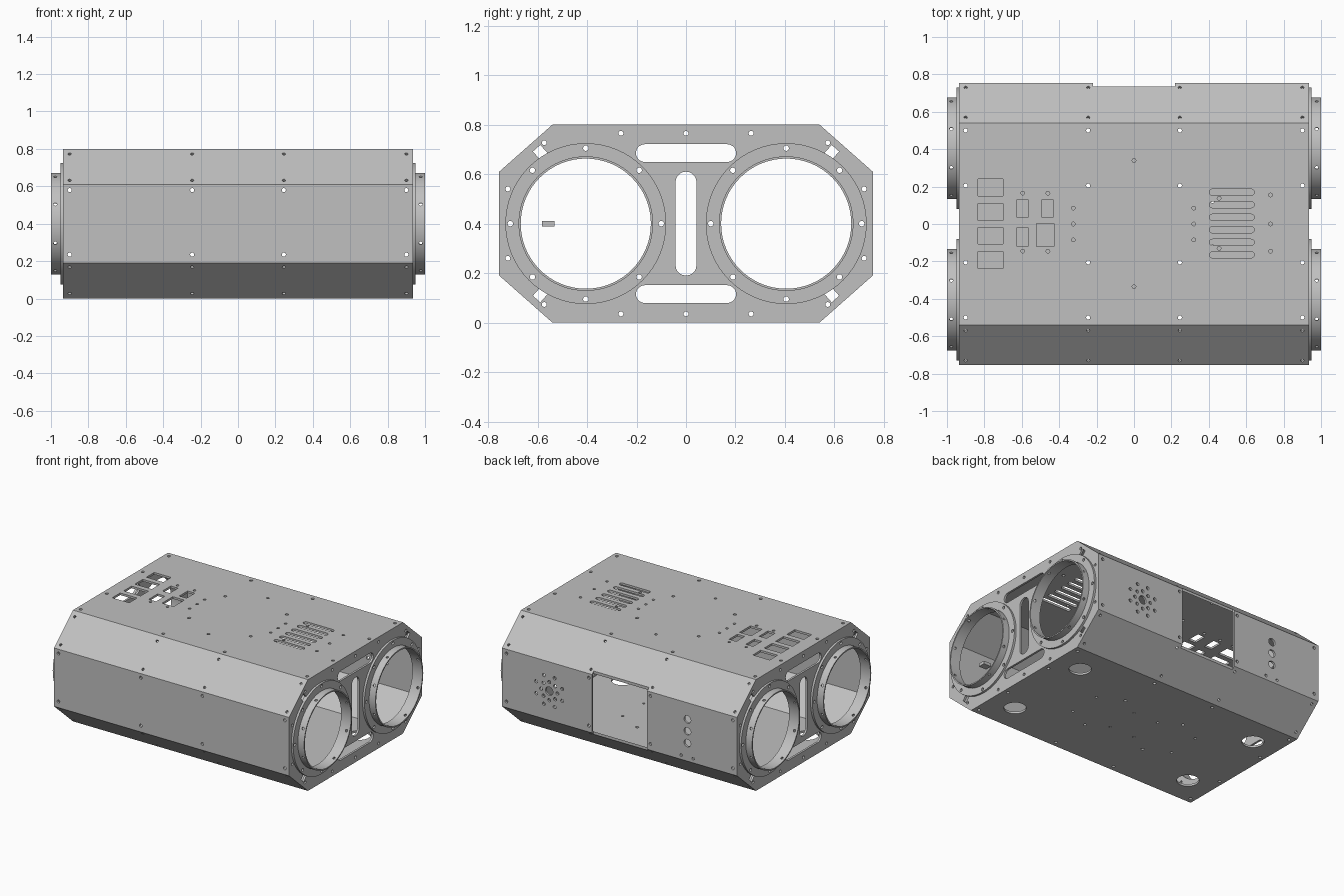
import bpy, bmesh, math
from mathutils import Matrix, Vector

old = bpy.data.objects.get("Cube")
if old:
    bpy.data.objects.remove(old, do_unlink=True)

grey = bpy.data.materials.new("light_grey_metal")
grey.use_nodes = True
COLOUR = (0.53, 0.53, 0.53, 1)
grey.diffuse_color = COLOUR
grey.node_tree.nodes["Principled BSDF"].inputs["Base Color"].default_value = COLOUR

WALL = 0.015
HALF = 0.935      # half length of the body
MID = 0.4         # height of the centre line
RING_Y = 0.405
# local x, y, z -> world y, z, x
END_FRAME = Matrix(((0, 0, 1), (1, 0, 0), (0, 1, 0))).to_4x4()


def octagon(inset=0.0):
    """Body cross-section around the centre line, inset evenly."""
    a, b = 0.54 - inset * 0.38, 0.4 - inset
    c, d = 0.755 - inset, 0.21 - inset * 0.45
    return [(-a, -b), (a, -b), (c, -d), (c, d), (a, b), (-a, b), (-c, d), (-c, -d)]


def rect(w, h):
    return [(-w / 2, -h / 2), (w / 2, -h / 2), (w / 2, h / 2), (-w / 2, h / 2)]


def circle(r, n=14):
    return [(r * math.cos(math.tau * i / n), r * math.sin(math.tau * i / n)) for i in range(n)]


def slot(w, h, n=10):
    """Horizontal slot with round ends."""
    r, pts = h / 2, []
    for side, start in ((1, -math.pi / 2), (-1, math.pi / 2)):
        for i in range(n + 1):
            t = start + math.pi * i / n
            pts.append((side * (w / 2 - r) + r * math.cos(t), r * math.sin(t)))
    return pts


def prism(bm, outline, depth, loc, frame=Matrix.Identity(4)):
    m = Matrix.Translation(loc) @ frame
    low = [bm.verts.new(m @ Vector((x, y, -depth / 2))) for x, y in outline]
    high = [bm.verts.new(m @ Vector((x, y, depth / 2))) for x, y in outline]
    bm.faces.new(low[::-1])
    bm.faces.new(high)
    for i in range(len(low)):
        j = (i + 1) % len(low)
        bm.faces.new((low[i], low[j], high[j], high[i]))


def drill(bm, loc, normal, r, depth=0.08, n=14):
    frame = Vector(normal).to_track_quat('Z', 'Y').to_matrix().to_4x4()
    prism(bm, circle(r, n), depth, loc, frame)


def make(name, bm):
    bmesh.ops.recalc_face_normals(bm, faces=bm.faces[:])
    mesh = bpy.data.meshes.new(name)
    bm.to_mesh(mesh)
    bm.free()
    ob = bpy.data.objects.new(name, mesh)
    bpy.context.collection.objects.link(ob)
    mesh.materials.append(grey)
    return ob


def apply(ob, mod):
    bpy.ops.object.select_all(action='DESELECT')
    bpy.context.view_layer.objects.active = ob
    ob.select_set(True)
    bpy.ops.object.modifier_apply(modifier=mod.name)


def cut(ob, bm):
    tool = make("cutter", bm)
    tool.hide_render = True
    mod = ob.modifiers.new("holes", 'BOOLEAN')
    mod.operation, mod.solver, mod.object = 'DIFFERENCE', 'EXACT', tool
    apply(ob, mod)
    bpy.data.objects.remove(tool, do_unlink=True)


def mirror(ob):
    mod = ob.modifiers.new("both_ends", 'MIRROR')
    mod.use_mirror_merge = False
    apply(ob, mod)


# Hollow casing
bm = bmesh.new()
prism(bm, octagon(), 2 * (HALF - WALL), (0, 0, MID), END_FRAME)
casing = make("casing", bm)
bm = bmesh.new()
prism(bm, octagon(WALL), 3, (0, 0, MID), END_FRAME)
cut(casing, bm)

bm = bmesh.new()
# Screw holes in all eight panels
for x in (-0.9, -0.245, 0.245, 0.9):
    for s in (-1, 1):
        for y in (0.5, 0.205):
            drill(bm, (x, s * y, 0.8), (0, 0, 1), 0.011)
            drill(bm, (x, s * y, 0), (0, 0, 1), 0.011)
        for z in (0.235, 0.58):
            drill(bm, (x, s * 0.755, z), (0, 1, 0), 0.011)
        for y in (0.57, 0.73):
            rise = 0.4 - (y - 0.54) * 0.19 / 0.215
            for v in (-1, 1):
                drill(bm, (x, s * y, MID + v * rise), (0, s * 0.19, v * 0.215), 0.009, 0.05)

# Roof: connector windows, vents and small fixings
for y in (0.195, 0.065, -0.063, -0.192):
    prism(bm, rect(0.135, 0.09), 0.08, (-0.767, y, 0.8))
for x, y, w, h in ((-0.597, 0.083, 0.058, 0.095), (-0.597, -0.07, 0.058, 0.1),
                   (-0.463, 0.083, 0.058, 0.095), (-0.475, -0.058, 0.092, 0.122)):
    prism(bm, rect(w, h), 0.08, (x, y, 0.8))
for i in range(6):
    prism(bm, slot(0.24, 0.033), 0.08, (0.523, 0.17 - 0.067 * i, 0.8))
for x, ys in ((0, (0.34, -0.335)), (-0.325, (0.085, 0, -0.085)), (0.32, (0.085, 0, -0.085)),
              (0.73, (0.155, 0, -0.145)), (0.455, (0.138, -0.13)),
              (-0.595, (0.165, -0.145)), (-0.46, (0.165, -0.145))):
    for y in ys:
        drill(bm, (x, y, 0.8), (0, 0, 1), 0.01)

# Floor: four foot holes and small fixings
for x in (-0.735, 0.735):
    for y in (-0.33, 0.33):
        drill(bm, (x, y, 0), (0, 0, 1), 0.073, n=40)
for x in (-0.42, -0.1, 0.1, 0.42):
    for y in (-0.12, 0.12):
        drill(bm, (x, y, 0), (0, 0, 1), 0.009)

# Back: access opening, speaker grille, three button holes
prism(bm, rect(0.44, 0.1), 0.46, (0, 0.785, MID))
drill(bm, (0.56, 0.755, MID), (0, 1, 0), 0.03, n=20)
for r, shift in ((0.065, 0), (0.112, 0.5)):
    for i in range(8):
        a = math.tau * (i + shift) / 8
        drill(bm, (0.56 + r * math.cos(a), 0.755, MID + r * math.sin(a)), (0, 1, 0), 0.012)
for z in (0.32, 0.405, 0.49):
    drill(bm, (-0.54, 0.755, z), (0, 1, 0), 0.027, n=24)
for x in (-0.49, -0.585):
    drill(bm, (x, 0.755, 0.22), (0, 1, 0), 0.01)
cut(casing, bm)

# End plates
bm = bmesh.new()
prism(bm, octagon(), WALL, (HALF - WALL / 2, 0, MID), END_FRAME)
plates = make("end_plates", bm)
bm = bmesh.new()
quarter = Matrix.Rotation(math.pi / 2, 4, 'Z')
prism(bm, slot(0.42, 0.085), 0.1, (HALF, 0, MID), END_FRAME @ quarter)
for v in (-1, 1):
    prism(bm, slot(0.405, 0.072), 0.1, (HALF, 0, MID + v * 0.285), END_FRAME)
    drill(bm, (HALF, 0, MID + v * 0.365), (1, 0, 0), 0.01)
    for s in (-1, 1):
        for y, z in ((0.263, 0.365), (0.72, 0.14), (0.573, 0.327)):
            drill(bm, (HALF, s * y, MID + v * z), (1, 0, 0), 0.01)
        tilt = Matrix.Rotation(-s * v * 0.724, 4, 'Z')
        prism(bm, rect(0.04, 0.045), 0.1, (HALF, s * 0.589, MID + v * 0.288), END_FRAME @ tilt)
for s in (-1, 1):
    drill(bm, (HALF, s * RING_Y, MID), (1, 0, 0), 0.268, n=64)
    for i in range(8):
        a = math.tau * i / 8
        drill(bm, (HALF, s * RING_Y + 0.305 * math.cos(a), MID + 0.305 * math.sin(a)), (1, 0, 0), 0.011)
cut(plates, bm)
mirror(plates)

# Duct rings: flange plus collar, with bolt holes and radial holes
profile = [(0.263, 0.92), (0.263, 1.0), (0.272, 1.0), (0.272, 0.95), (0.325, 0.95),
           (0.325, HALF), (0.27, HALF), (0.27, 0.92)]
STEPS = 64
for s, name in ((-1, "front_duct_rings"), (1, "back_duct_rings")):
    bm = bmesh.new()
    loops = []
    for i in range(STEPS):
        a = math.tau * i / STEPS
        loops.append([bm.verts.new((x, s * RING_Y + r * math.cos(a), MID + r * math.sin(a)))
                      for r, x in profile])
    for i in range(STEPS):
        p, q = loops[i], loops[(i + 1) % STEPS]
        for j in range(len(profile)):
            k = (j + 1) % len(profile)
            bm.faces.new((p[j], p[k], q[k], q[j]))
    ring = make(name, bm)
    bm = bmesh.new()
    for i in range(8):
        a = math.tau * i / 8
        drill(bm, (HALF, s * RING_Y + 0.305 * math.cos(a), MID + 0.305 * math.sin(a)), (1, 0, 0), 0.011)
        a += math.tau / 16
        out = Vector((0, math.cos(a), math.sin(a)))
        drill(bm, Vector((0.977, s * RING_Y, MID)) + out * 0.268, out, 0.009, 0.06)
    cut(ring, bm)
    mirror(ring)
    bpy.ops.object.shade_smooth_by_angle(angle=math.radians(30))

# Small block inside the front duct
bm = bmesh.new()
prism(bm, rect(0.06, 0.05), 0.022, (0.8, -0.557, MID))
make("inner_block", bm)
